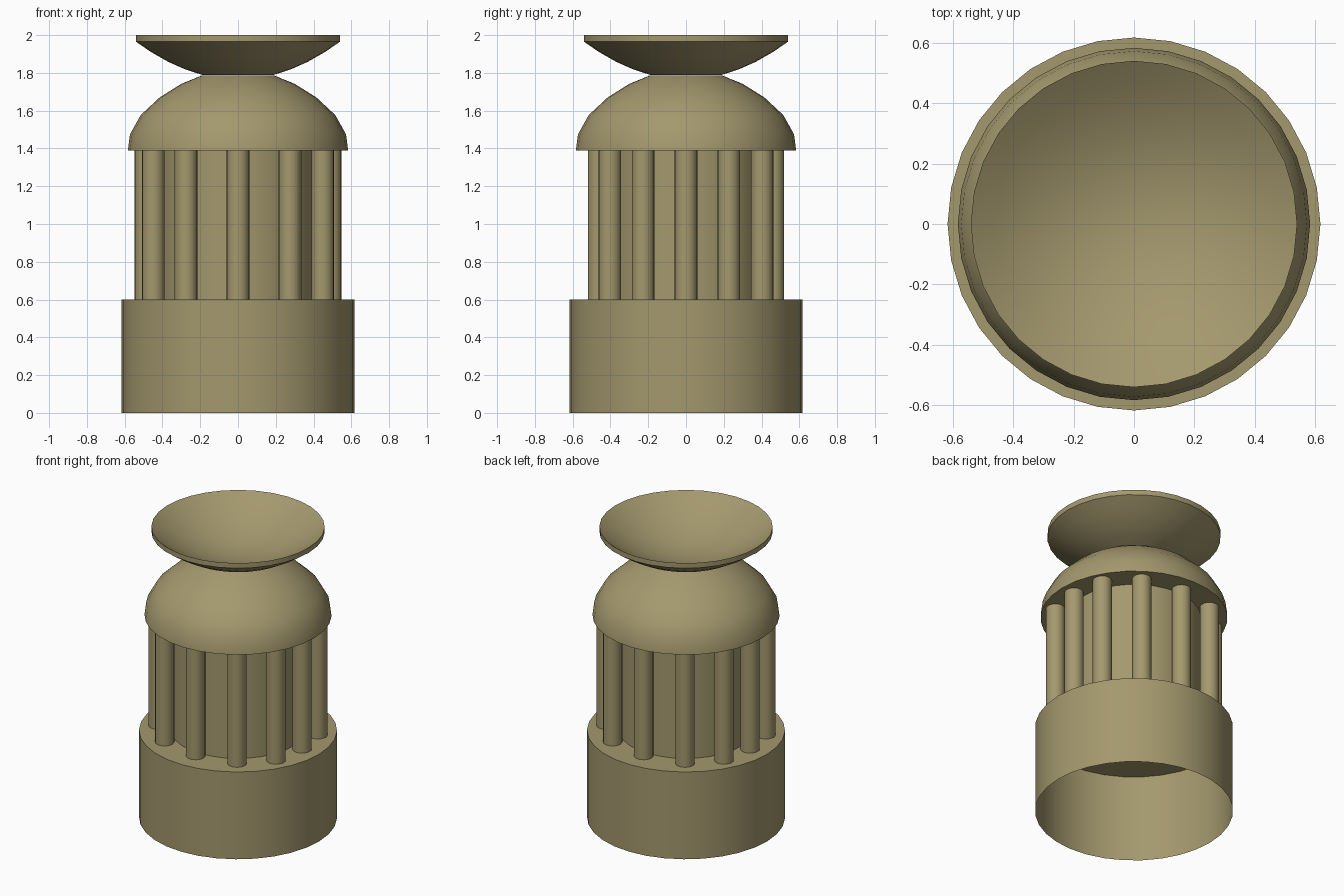
import bpy, math

if "Cube" in bpy.data.objects:
    bpy.data.objects.remove(bpy.data.objects["Cube"])

stone = bpy.data.materials.new("tan stone")
stone.diffuse_color = (0.37, 0.315, 0.155, 1)
stone.use_nodes = True
stone.node_tree.nodes["Principled BSDF"].inputs["Base Color"].default_value = stone.diffuse_color


def lathe(name, profile, sides=32, centre=(0, 0)):
    """Revolve (radius, z) points about a vertical axis; radius 0 makes a pole."""
    verts, rings, faces = [], [], []
    for r, z in profile:
        start, count = len(verts), (1 if r == 0 else sides)
        for i in range(count):
            a = 2 * math.pi * i / sides
            verts.append((centre[0] + r * math.cos(a), centre[1] + r * math.sin(a), z))
        rings.append([start + i % count for i in range(sides)])
    for low, high in zip(rings, rings[1:]):
        for i in range(sides):
            j = (i + 1) % sides
            quad = [low[i], low[j], high[j], high[i]]
            faces.append(list(dict.fromkeys(quad)))
    mesh = bpy.data.meshes.new(name)
    mesh.from_pydata(verts, [], faces)
    mesh.materials.append(stone)
    obj = bpy.data.objects.new(name, mesh)
    bpy.context.collection.objects.link(obj)
    bpy.ops.object.select_all(action='DESELECT')
    obj.select_set(True)
    bpy.context.view_layer.objects.active = obj
    bpy.ops.object.shade_smooth_by_angle(angle=math.radians(32))
    return obj


# Base drum, open underneath
lathe("base_drum", [(0.617, 0), (0.617, 0.6), (0, 0.6)])

# Inner core behind the columns
lathe("core", [(0.417, 0.6), (0.417, 1.39)])

# Ring of twelve columns, mirrored from one quarter
spots = set()
for x, y in [(0, 0.46), (0.275, 0.403), (0.448, 0.227), (0.487, 0)]:
    for sx in (-1, 1):
        for sy in (-1, 1):
            spots.add((x * sx, y * sy))
for n, spot in enumerate(sorted(spots)):
    lathe(f"column_{n + 1}", [(0.06, 0.6), (0.06, 1.39)], 20, spot)

# Domed cap with a flat underside
lathe("dome", [(0, 1.39), (0.583, 1.39), (0.572, 1.475), (0.515, 1.577),
               (0.415, 1.67), (0.3, 1.742), (0.19, 1.787)])

# Shallow dish on top: curved underside, upright rim, hollow inside
under = [(r, 1.765 + 0.2 * (r / 0.54) ** 2) for r in (0.19, 0.28, 0.37, 0.46, 0.54)]
inside = [(r, 1.80 + 0.2 * (r / 0.54) ** 2) for r in (0.54, 0.46, 0.37, 0.28, 0.19, 0.1, 0)]
lathe("dish", under + inside)
